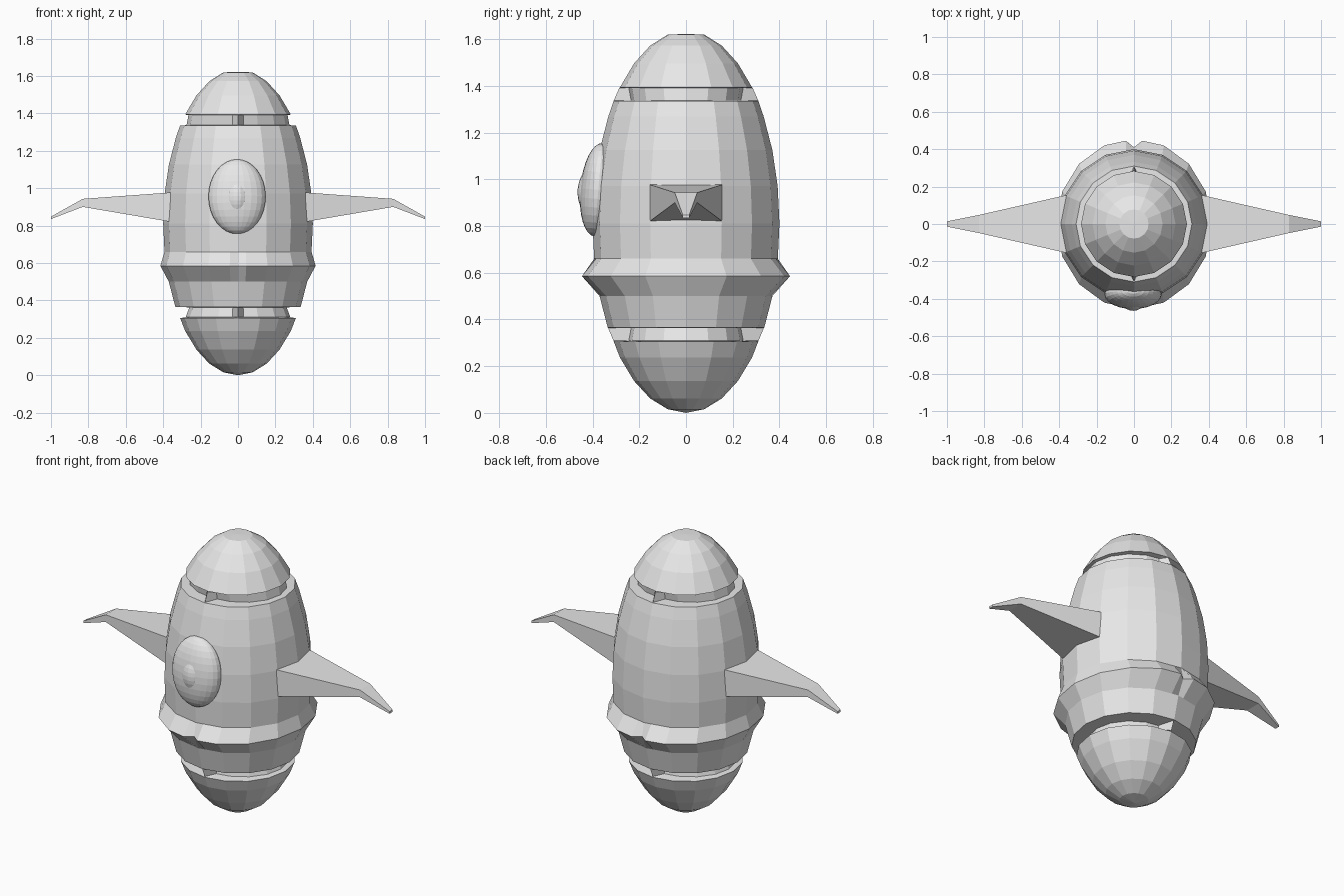
import bpy, bmesh, math
from mathutils import Matrix, Vector

cube = bpy.data.objects.get("Cube")
if cube:
    bpy.data.objects.remove(cube, do_unlink=True)

grey = bpy.data.materials.new("light_grey")
grey.use_nodes = True
COLOUR = (0.8, 0.8, 0.8, 1)
grey.diffuse_color = COLOUR
grey.node_tree.nodes["Principled BSDF"].inputs["Base Color"].default_value = COLOUR


def finish(name, bm):
    bmesh.ops.recalc_face_normals(bm, faces=bm.faces)
    mesh = bpy.data.meshes.new(name)
    bm.to_mesh(mesh)
    bm.free()
    mesh.materials.append(grey)
    obj = bpy.data.objects.new(name, mesh)
    bpy.context.collection.objects.link(obj)
    return obj


def loft(bm, loops):
    """Bridge successive loops of points and return the vertex loops."""
    rows = [[bm.verts.new(p) for p in loop] for loop in loops]
    for a, b in zip(rows, rows[1:]):
        for i in range(len(a)):
            j = (i + 1) % len(a)
            bm.faces.new((a[i], a[j], b[j], b[i]))
    return rows


# Hull: egg profile; the front and back seams keep their own radius
SIDES = 16
MID, HALF = 0.81, 0.4


def egg(step):
    a = math.pi * step / SIDES
    height = 0.825 if step < 8 else 0.81
    r = HALF * math.sin(a)
    return (MID + height * math.cos(a), r, r, r)


def hull_loop(z, rx, ry, seam):
    def at(i):
        a = math.tau * i / SIDES
        return Vector((rx * math.cos(a), ry * math.sin(a), z))
    pts = []
    for i in range(SIDES):
        if i % 8 == 4:
            # Narrow columns either side of the seam
            pts.append(at(i).lerp(at(i - 1), 0.28))
            pts.append(Vector((0, math.copysign(seam, at(i).y), z)))
            pts.append(at(i).lerp(at(i + 1), 0.28))
        else:
            pts.append(at(i))
    return pts


profile = [egg(s) for s in range(1, 5)]
profile += [                              # upper groove
    (1.39, 0.265, 0.25, 0.286),
    (1.337, 0.275, 0.24, 0.309),
    (1.335, 0.31, 0.31, 0.31)]
profile += [egg(s) for s in range(5, 9)]
profile += [                              # belt and lower groove
    (0.66, 0.393, 0.393, 0.393),
    (0.585, 0.415, 0.455, 0.41),
    (0.5, 0.37, 0.37, 0.37),
    (0.365, 0.335, 0.335, 0.335),
    (0.363, 0.26, 0.24, 0.333),
    (0.31, 0.28, 0.25, 0.311),
    (0.305, 0.309, 0.309, 0.309)]
profile += [egg(s) for s in range(12, 16)]

bm = bmesh.new()
rows = loft(bm, [hull_loop(*p) for p in profile])
for row, z in ((rows[0], 1.622), (rows[-1], 0.0)):
    pole = bm.verts.new((0, 0, z))
    for i, v in enumerate(row):
        bm.faces.new((v, row[(i + 1) % len(row)], pole))
finish("hull", bm)


# Porthole: frame and glass dome, tilted to follow the hull
def dome(name, centre, size):
    bm = bmesh.new()
    bmesh.ops.create_uvsphere(bm, u_segments=24, v_segments=16, radius=1)
    m = (Matrix.Translation(centre) @ Matrix.Rotation(math.radians(-5), 4, 'X')
         @ Matrix.Diagonal((*size, 1)))
    bmesh.ops.transform(bm, matrix=m, verts=bm.verts)
    finish(name, bm)


dome("porthole_frame", (-0.005, -0.375, 0.955), (0.153, 0.078, 0.2))
dome("porthole_glass", (-0.005, -0.38, 0.95), (0.077, 0.084, 0.115))

# Wings: tapered box sections with a drooping tip
SECTIONS = ((0.36, 0.155, 0.82, 0.977),
            (0.83, 0.048, 0.9, 0.943),
            (1.0, 0.014, 0.835, 0.848))


def wing(name, side):
    bm = bmesh.new()
    rows = loft(bm, [[(side * x, -w, lo), (side * x, w, lo),
                      (side * x, w, hi), (side * x, -w, hi)]
                     for x, w, lo, hi in SECTIONS])
    bm.faces.new(rows[0])
    bm.faces.new(rows[-1])
    finish(name, bm)


wing("left_wing", 1)
wing("right_wing", -1)
